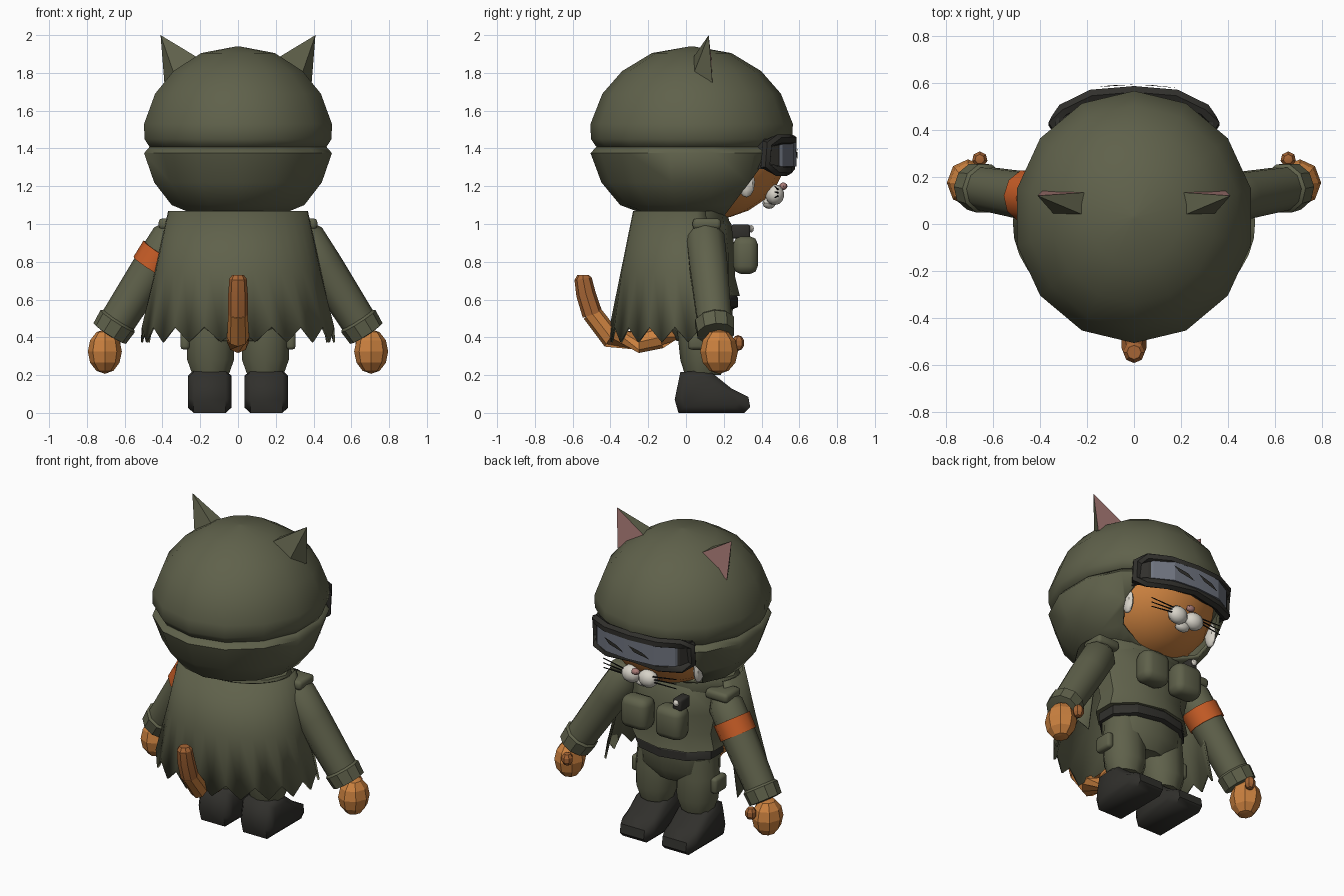
import bpy, bmesh, math
from mathutils import Vector, Matrix

if "Cube" in bpy.data.objects:
    bpy.data.objects.remove(bpy.data.objects["Cube"])

def material(name, col):
    m = bpy.data.materials.new(name)
    m.diffuse_color = (*col, 1)
    m.use_nodes = True
    m.node_tree.nodes["Principled BSDF"].inputs["Base Color"].default_value = m.diffuse_color
    return m

GREEN = material("olive cloth", (.115, .12, .07))
ORANGE = material("orange fur", (.60, .22, .05))
BAND = material("armband orange", (.58, .11, .02))
DARK = material("dark leather", (.03, .029, .025))
PINK = material("pink skin", (.40, .20, .185))
WHITE = material("white fur", (.68, .65, .58))
LENS = material("lens grey", (.16, .175, .215))
BLACK = material("whisker black", (.008, .008, .008))
BROWN = material("brown fur", (.38, .13, .035))

def finish(name, bm, mats, smooth=40):
    bmesh.ops.recalc_face_normals(bm, faces=bm.faces)
    me = bpy.data.meshes.new(name)
    bm.to_mesh(me)
    bm.free()
    for m in mats if isinstance(mats, (list, tuple)) else [mats]:
        me.materials.append(m)
    if smooth:
        for p in me.polygons:
            p.use_smooth = True
        me.set_sharp_from_angle(angle=math.radians(smooth))
    ob = bpy.data.objects.new(name, me)
    bpy.context.collection.objects.link(ob)
    return ob

def skin(bm, rings, closed=False, caps=True):
    """Bridge equal rings of points into a tube."""
    vs = [[bm.verts.new(p) for p in r] for r in rings]
    n = len(vs[0])
    pairs = list(zip(vs, vs[1:])) + ([(vs[-1], vs[0])] if closed else [])
    for a, b in pairs:
        for i in range(n):
            bm.faces.new((a[i], a[(i + 1) % n], b[(i + 1) % n], b[i]))
    if caps and not closed:
        bm.faces.new(vs[0])
        bm.faces.new(vs[-1])

def lathe(name, prof, mat, n=12, cx=0, smooth=50, caps=True):
    """prof rows: x radius, y radius, y centre, z; one vertex faces the back."""
    bm = bmesh.new()
    skin(bm, [[(cx + rx * math.sin(2 * math.pi * i / n), cy - ry * math.cos(2 * math.pi * i / n), z)
               for i in range(n)] for rx, ry, cy, z in prof], caps=caps)
    return finish(name, bm, mat, smooth)

def tube(name, pts, radii, mat, n=8, closed=False, smooth=40):
    bm, rings, k = bmesh.new(), [], len(pts)
    P = [Vector(p) for p in pts]
    for i in range(k):
        a, b = (P[i - 1], P[(i + 1) % k]) if closed else (P[max(i - 1, 0)], P[min(i + 1, k - 1)])
        t = (b - a).normalized()
        u = t.cross(Vector((0, 1, 0)) if abs(t.y) < .95 else Vector((1, 0, 0))).normalized()
        v = t.cross(u)
        if closed and u.dot(P[i] - Vector((0, .5, 1.37))) < 0:
            u, v = -u, -v
        rings.append([P[i] + radii[i] * (u * math.cos(2 * math.pi * j / n) + v * math.sin(2 * math.pi * j / n))
                      for j in range(n)])
    skin(bm, rings, closed)
    return finish(name, bm, mat, smooth)

def ball(name, c, r, mat, seg=10, rings=7, smooth=40):
    bm = bmesh.new()
    bmesh.ops.create_uvsphere(bm, u_segments=seg, v_segments=rings, radius=1)
    bmesh.ops.transform(bm, matrix=Matrix.Translation(c) @ Matrix.Diagonal((*r, 1)), verts=bm.verts)
    return finish(name, bm, mat, smooth)

def block(name, c, size, mat, bevel):
    bm = bmesh.new()
    bmesh.ops.create_cube(bm, size=1)
    bmesh.ops.transform(bm, matrix=Matrix.Translation(c) @ Matrix.Diagonal((*size, 1)), verts=bm.verts)
    bmesh.ops.bevel(bm, geom=bm.edges[:], offset=bevel, segments=2, affect='EDGES', profile=.5)
    return finish(name, bm, mat, 50)

# Hood: dome with a lip, and a lower part cut open around the face
def hood_rows(rows):
    return [(r, r * 1.05, .03, z) for r, z in rows]

lathe("hood_dome", hood_rows([(.01, 1.94), (.2, 1.905), (.35, 1.81), (.45, 1.69), (.51, 1.53),
                              (.508, 1.45), (.475, 1.40)]), GREEN, 14, smooth=60)
lower = lathe("hood_lower", hood_rows([(.47, 1.42), (.51, 1.375), (.455, 1.22), (.36, 1.10), (.22, 1.045),
                                       (.01, 1.04)]), GREEN, 14, smooth=60, caps=False)
bm = bmesh.new()
bm.from_mesh(lower.data)
bmesh.ops.bisect_plane(bm, geom=bm.verts[:] + bm.edges[:] + bm.faces[:], plane_co=(0, .2, 1.04),
                       plane_no=(0, 1, -.75), clear_outer=True)
bm.to_mesh(lower.data)
bm.free()
sol = lower.modifiers.new("thickness", 'SOLIDIFY')
sol.thickness = .02

# Ears with pink fronts
for s in (1, -1):
    bm = bmesh.new()
    A, B, C, D, T = [bm.verts.new((s * x, y, z)) for x, y, z in
                     [(.195, .03, 1.87), (.195, .135, 1.87), (.33, .03, 1.77), (.39, .14, 1.75), (.41, .12, 2.0)]]
    front = bm.faces.new((B, D, T))
    for f in ((A, B, T), (A, C, T), (C, D, T), (A, B, D, C)):
        bm.faces.new(f)
    front.material_index = 1
    finish("ear", bm, [GREEN, PINK], 0)

# Face
ball("head", (0, .13, 1.37), (.38, .40, .345), ORANGE, 16, 12)
ball("nose", (0, .515, 1.2), (.028, .022, .02), PINK, 8, 6)
ball("chin", (0, .44, 1.11), (.05, .035, .03), WHITE, 8, 6)
for s in (1, -1):
    ball("muzzle", (s * .06, .47, 1.155), (.065, .05, .055), WHITE, 10, 7)
    ball("cheek_tuft", (s * .315, .32, 1.22), (.025, .045, .08), WHITE, 8, 6)
    for dz in (-.03, 0, .03):
        tube("whisker", [(s * .08, .49, 1.165 + dz * .5), (s * .26, .47, 1.17 + dz)], [.005, .003], BLACK, 5)

# Goggles: looped frame, backing strip, lens and dark streaks
half = [(.335, .43), (.30, .485), (.18, .545), (0, .56)]
arc = [(-x, y) for x, y in half[:3]] + half[::-1]
top = [(x, y, 1.445 - (.02 if abs(x) > .3 else 0)) for x, y in arc]
bot = [(x, y - .01, 1.285 + (.025 if abs(x) > .3 else 0) + (.02 if x == 0 else 0)) for x, y in arc[::-1]]
tube("goggle_frame", top + bot, [.03] * len(top + bot), DARK, 6, True, 50)

def strip(name, pts, z0, z1, push, thick, mat):
    bm = bmesh.new()
    skin(bm, [[(x, y + push, z0), (x, y + push, z1), (x, y + push - thick, z1), (x, y + push - thick, z0)]
              for x, y in pts])
    return finish(name, bm, mat, 20)

strip("goggle_back", arc, 1.29, 1.45, .005, .06, DARK)
strip("goggle_lens", [(x * .93, y) for x, y in arc], 1.305, 1.43, .026, .03, LENS)
for x in (-.15, .03):
    bm = bmesh.new()
    bm.faces.new([bm.verts.new((x + a, .592 - .03 * abs(x + a) - .11 * max(0, abs(x + a) - .1), z))
                  for a, z in ((0, 1.34), (.11, 1.365), (.15, 1.40), (.05, 1.375))])
    finish("lens_streak", bm, DARK, 0)

# Jacket, belt and trousers
lathe("jacket", [(.2, .14, .06, 1.06), (.30, .17, .07, 1.0), (.31, .19, .07, .85), (.28, .19, .07, .72),
                 (.31, .215, .07, .62)], GREEN, 10, smooth=35)
lathe("belt", [(.275, .19, .07, .63), (.285, .205, .07, .61), (.285, .205, .07, .56), (.26, .18, .07, .55)],
      DARK, 10, smooth=30)
lathe("hips", [(.27, .18, .07, .57), (.27, .17, .07, .46), (.18, .12, .07, .38)], GREEN, 10)
lathe("collar", [(.34, .22, .0, 1.07), (.37, .23, .0, 1.0), (.3, .18, .03, .95)], GREEN, 12)
for s in (1, -1):
    lathe("leg", [(.12, .12, .08, .55), (.135, .125, .08, .42), (.13, .12, .09, .28), (.10, .095, .09, .2)],
          GREEN, 10, s * .145)
    block("thigh_pouch", (s * .28, .07, .385), (.05, .12, .10), GREEN, .018)
    block("chest_pouch", (s * .122, .315, .835), (.185, .13, .2), GREEN, .042)
    # Boots from a side profile
    bm = bmesh.new()
    side = [(-.06, .07), (-.04, .005), (.31, 0), (.34, .03), (.33, .085), (.24, .13), (.14, .21), (.09, .225),
            (-.03, .215)]
    skin(bm, [[(s * .15 + dx, .09 + (y - .09) * k, .11 + (z - .11) * k) for y, z in side]
              for dx, k in ((-.115, .75), (-.085, 1), (.085, 1), (.115, .75))])
    for v in bm.verts:
        v.co.z = max(v.co.z, 0) if v.co.z > .04 else 0.0 if v.co.z < .01 else v.co.z
    finish("boot", bm, DARK, 50)

# Chest radio with a pale button
block("radio", (-.17, .29, .96), (.06, .10, .075), DARK, .012)
ball("radio_button", (-.17, .345, .975), (.02, .014, .02), WHITE, 8, 6)

# Arms, cuffs, hands and thumbs
for s in (1, -1):
    def at(t):
        return Vector((s * (.34 + .32 * t), .10 + .055 * t, .95 - .50 * t))
    tube("arm", [at(-.1), at(.05), at(.35), at(.95)], [.05, .105, .105, .095], GREEN, 10)
    tube("cuff", [at(.9), at(.93), at(1.06), at(1.07)], [.09, .108, .102, .06], GREEN, 10, smooth=30)
    ball("hand", (s * .705, .175, .325), (.09, .10, .118), ORANGE, 8, 6, 20)
    ball("thumb", (s * .655, .275, .37), (.035, .035, .042), BROWN, 7, 5, 20)
    block("shoulder_flap", (s * .34, .11, 1.0), (.16, .15, .06), GREEN, .02)
    if s < 0:
        tube("armband", [at(.2), at(.37)], [.115, .113], BAND, 10)

# Cape: open half cone with a ragged hem
bm = bmesh.new()
cols, N = [], 22
for i in range(N + 1):
    a = math.radians(-112 + 224 * i / N)
    hem = .375 if i % 2 == 0 else .455
    col = []
    for z, rx, ry in ((1.07, .37, .28), (.75, .44, .345), (hem, .515, .405)):
        col.append(bm.verts.new((rx * math.sin(a), -ry * math.cos(a), z)))
    cols.append(col)
for p, q in zip(cols, cols[1:]):
    for j in (0, 1):
        bm.faces.new((p[j], q[j], q[j + 1], p[j + 1]))
cape = finish("cape", bm, GREEN, 40)
sol = cape.modifiers.new("thickness", 'SOLIDIFY')
sol.thickness = .012

# Tail with a darker tip
tube("tail", [(0, -.02, .45), (0, -.14, .40), (0, -.25, .375), (0, -.40, .40), (0, -.50, .53)],
     [.05, .06, .058, .058, .052], ORANGE, 8, smooth=25)
tube("tail_tip", [(0, -.495, .52), (0, -.53, .63), (0, -.545, .71), (0, -.545, .73)],
     [.054, .052, .046, .03], BROWN, 8, smooth=25)
